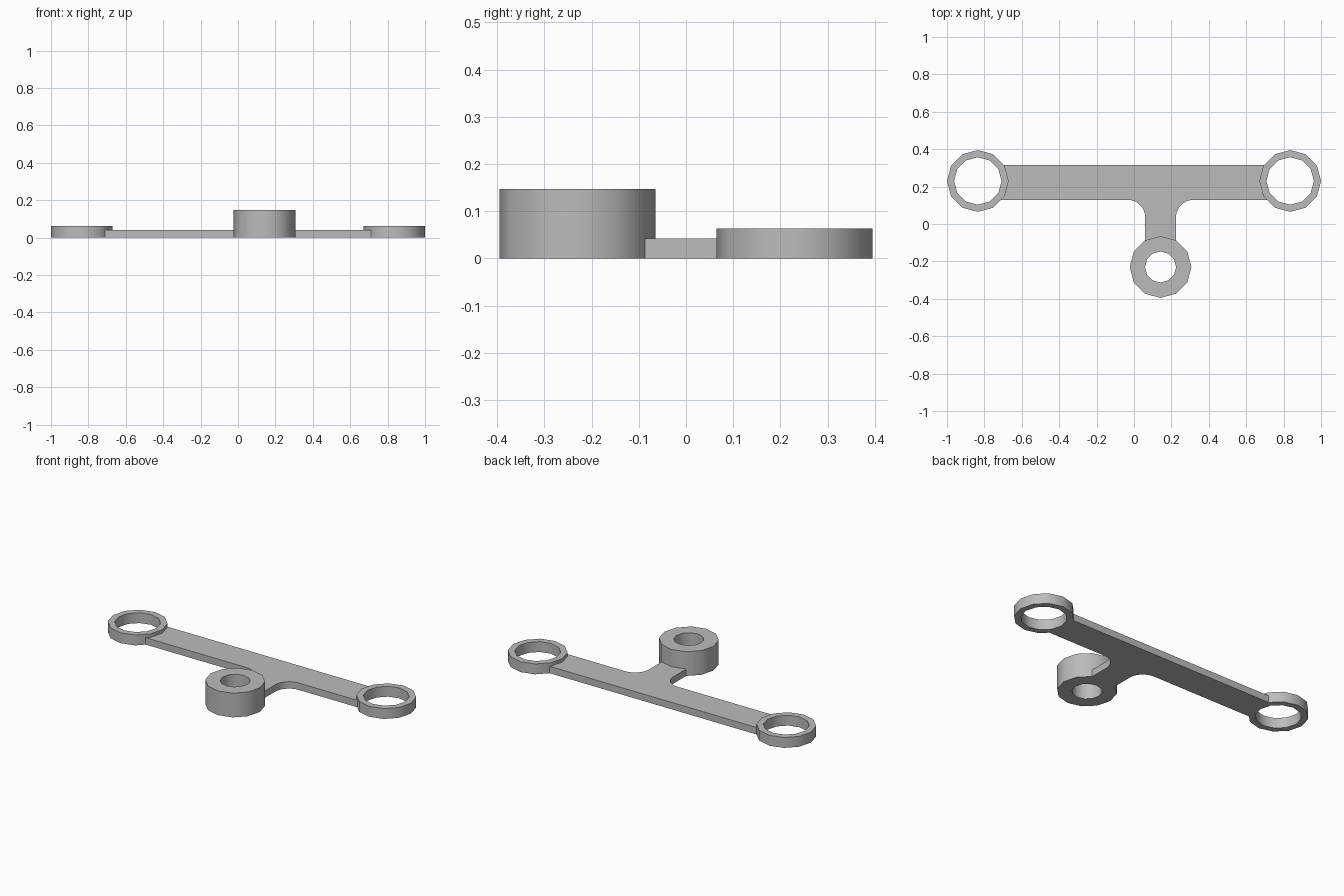
import bpy, bmesh, math

cube = bpy.data.objects.get("Cube")
if cube:
    bpy.data.objects.remove(cube, do_unlink=True)

grey = bpy.data.materials.new("plain grey")
grey.use_nodes = True
grey.diffuse_color = (0.5, 0.5, 0.5, 1)
grey.node_tree.nodes["Principled BSDF"].inputs["Base Color"].default_value = (0.5, 0.5, 0.5, 1)

SIDES = 12
R = 0.165
RING_X, RING_Y = 0.835, 0.23
BOSS_X, BOSS_Y = 0.142, -0.23
PLATE_H = 0.042


def polar(cx, cy, r, degrees):
    a = math.radians(degrees)
    return cx + r * math.cos(a), cy + r * math.sin(a)


def finish(name, bm):
    bmesh.ops.recalc_face_normals(bm, faces=bm.faces)
    mesh = bpy.data.meshes.new(name)
    bm.to_mesh(mesh)
    bm.free()
    mesh.materials.append(grey)
    obj = bpy.data.objects.new(name, mesh)
    bpy.context.collection.objects.link(obj)
    bpy.ops.object.select_all(action='DESELECT')
    obj.select_set(True)
    bpy.context.view_layer.objects.active = obj
    bpy.ops.object.shade_smooth_by_angle(angle=math.radians(35))


def tube(name, cx, cy, inner, height):
    """Upright twelve-sided tube standing on the ground."""
    bm = bmesh.new()
    loops = []
    for r, z in ((R, 0), (R, height), (inner, height), (inner, 0)):
        loops.append([bm.verts.new((*polar(cx, cy, r, 360 * i / SIDES), z))
                      for i in range(SIDES)])
    for k in range(4):
        a, b = loops[k], loops[(k + 1) % 4]
        for i in range(SIDES):
            j = (i + 1) % SIDES
            bm.faces.new((a[i], a[j], b[j], b[i]))
    finish(name, bm)


tube("left_ring", RING_X, RING_Y, 0.127, 0.063)
tube("right_ring", -RING_X, RING_Y, 0.127, 0.063)
tube("boss", BOSS_X, BOSS_Y, 0.083, 0.147)

# T-shaped plate: its ends follow the tubes, its inner corners are rounded
FRONT, BACK, END = 0.129, 0.315, 0.711
ARM, FILLET = R / 2, 0.093


def fillet(side, angles):
    cx = BOSS_X + side * (ARM + FILLET)
    return [polar(cx, FRONT - FILLET, FILLET, a) for a in angles]


steps = [90 * i / 8 for i in range(9)]
outline = [(-END, FRONT)]
outline += fillet(-1, [90 - a for a in steps])
outline += [polar(BOSS_X, BOSS_Y, R, a) for a in (120, 90, 60)]
outline += fillet(1, [180 - a for a in steps])
outline += [(END, FRONT)]
outline += [polar(RING_X, RING_Y, R, a) for a in (210, 180, 150)]
outline += [(END - 0.016, BACK), (-END + 0.016, BACK)]
outline += [polar(-RING_X, RING_Y, R, a) for a in (30, 0, -30)]

bm = bmesh.new()
base = bm.faces.new([bm.verts.new((x, y, 0)) for x, y in outline])
top = bmesh.ops.extrude_face_region(bm, geom=[base], use_keep_orig=True)["geom"]
bmesh.ops.translate(bm, vec=(0, 0, PLATE_H),
                    verts=[v for v in top if isinstance(v, bmesh.types.BMVert)])
finish("t_plate", bm)
